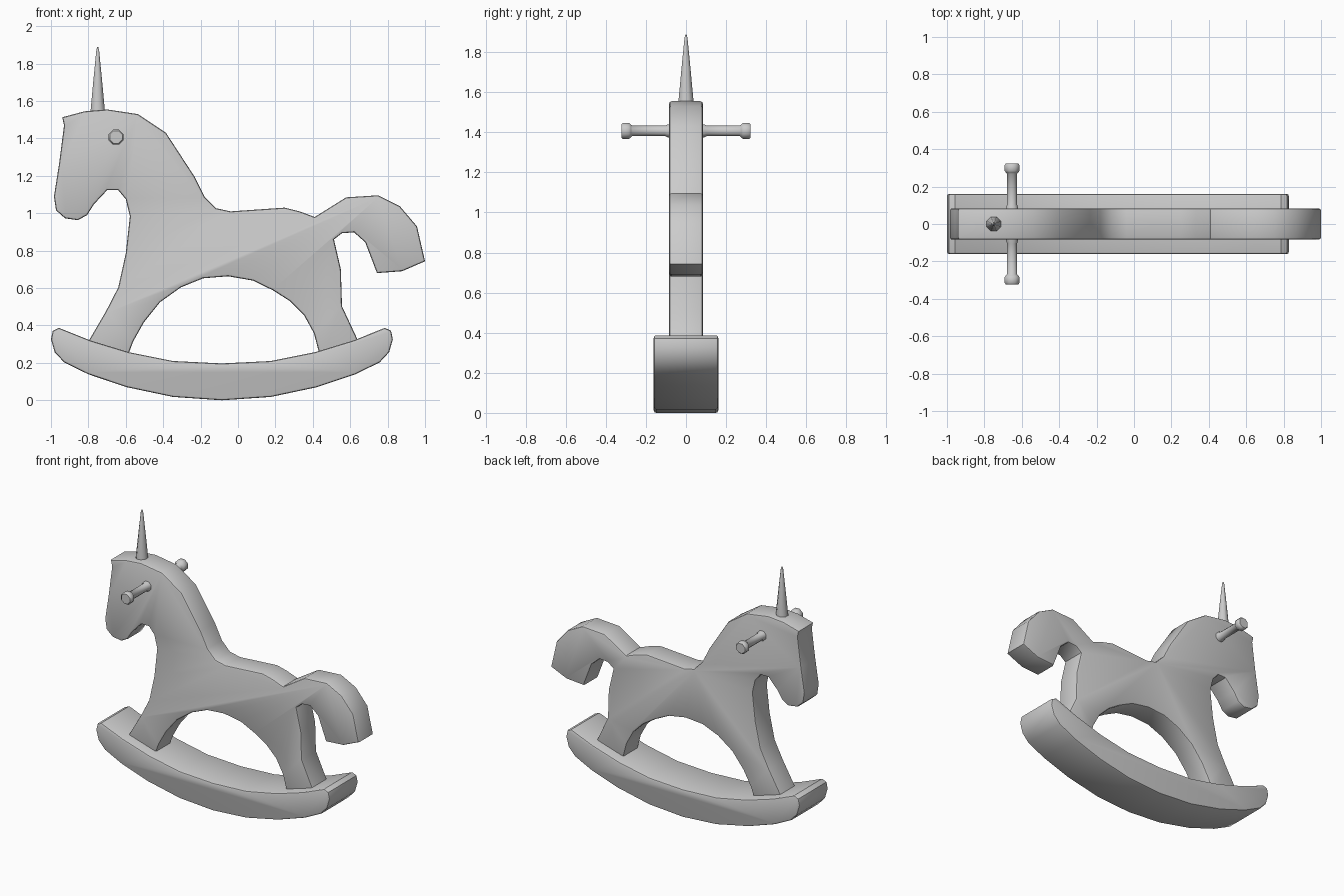
import bpy, bmesh, math
from mathutils import Vector

if "Cube" in bpy.data.objects:
    bpy.data.objects.remove(bpy.data.objects["Cube"])


def finish(name, bm, angle):
    bmesh.ops.recalc_face_normals(bm, faces=bm.faces[:])
    me = bpy.data.meshes.new(name)
    bm.to_mesh(me)
    bm.free()
    ob = bpy.data.objects.new(name, me)
    bpy.context.collection.objects.link(ob)
    bpy.ops.object.select_all(action='DESELECT')
    ob.select_set(True)
    bpy.context.view_layer.objects.active = ob
    bpy.ops.object.shade_smooth_by_angle(angle=math.radians(angle))
    return ob


def plank(name, outline, half, bevel=0.012):
    """Extrude an x-z outline along y and round its two rims."""
    bm = bmesh.new()
    front = bm.faces.new([bm.verts.new((x, -half, z)) for x, z in outline])
    ext = bmesh.ops.extrude_face_region(bm, geom=[front], use_keep_orig=True)
    moved = [g for g in ext['geom'] if isinstance(g, bmesh.types.BMVert)]
    bmesh.ops.translate(bm, verts=moved, vec=(0, 2 * half, 0))
    rims = [e for e in bm.edges if abs(e.verts[0].co.y - e.verts[1].co.y) < 1e-6]
    bmesh.ops.bevel(bm, geom=rims, offset=bevel, segments=2, profile=0.5, affect='EDGES')
    return finish(name, bm, 40)


def lathe(name, profile, origin, axis, sides=8, angle=50):
    """Turn (radius, distance) pairs around an axis."""
    bm = bmesh.new()
    rot = Vector((0, 0, 1)).rotation_difference(Vector(axis))
    rings = []
    for r, h in profile:
        ring = []
        for i in range(sides):
            a = 2 * math.pi * (i + 0.5) / sides
            p = rot @ Vector((r * math.cos(a), r * math.sin(a), h))
            ring.append(bm.verts.new(p + Vector(origin)))
        rings.append(ring)
    for a, b in zip(rings, rings[1:]):
        for i in range(sides):
            j = (i + 1) % sides
            bm.faces.new((a[i], a[j], b[j], b[i]))
    bm.faces.new(rings[0])
    bm.faces.new(rings[-1])
    return finish(name, bm, angle)


# Horse body: head, back, tail, rear leg, belly arch, front leg, muzzle
top = [(-0.94, 1.513), (-0.82, 1.545), (-0.70, 1.555), (-0.535, 1.53), (-0.385, 1.43),
       (-0.235, 1.20), (-0.18, 1.09), (-0.118, 1.027), (-0.04, 1.01), (0.25, 1.03),
       (0.33, 1.01), (0.41, 0.98)]
tail = [(0.578, 1.085), (0.75, 1.096), (0.866, 1.037), (0.957, 0.93), (1.0, 0.743),
        (0.877, 0.69), (0.743, 0.68), (0.68, 0.845), (0.62, 0.898), (0.556, 0.893),
        (0.513, 0.86)]
legs = [(0.55, 0.70), (0.556, 0.503), (0.66, 0.28), (0.445, 0.21), (0.406, 0.358),
        (0.353, 0.455), (0.278, 0.53), (0.187, 0.588), (0.08, 0.64), (-0.053, 0.663),
        (-0.187, 0.652), (-0.305, 0.604), (-0.417, 0.524), (-0.503, 0.417),
        (-0.56, 0.315), (-0.60, 0.21), (-0.82, 0.28), (-0.706, 0.476), (-0.64, 0.604)]
neck = [(-0.60, 0.786), (-0.578, 0.984), (-0.60, 1.075), (-0.64, 1.123), (-0.70, 1.123),
        (-0.77, 1.048), (-0.807, 0.99), (-0.856, 0.963), (-0.925, 0.973),
        (-0.973, 1.016), (-0.984, 1.09), (-0.957, 1.262), (-0.93, 1.47)]
plank("horse_body", top + tail + legs + neck, 0.084)

# Rocker: left half of the outline mirrored about its middle
mid = -0.086
half = [(mid, 0.0), (-0.348, 0.018), (-0.594, 0.07), (-0.80, 0.139), (-0.93, 0.203),
        (-0.98, 0.257), (-1.0, 0.326), (-0.99, 0.372), (-0.957, 0.387), (-0.79, 0.32),
        (-0.583, 0.257), (-0.348, 0.21), (mid, 0.197)]
mirrored = [(2 * mid - x, z) for x, z in reversed(half[1:-1])]
plank("rocker", half + mirrored, 0.161)

# Horn
lathe("horn", [(0.046, -0.06), (0.041, 0.0), (0.024, 0.17), (0.008, 0.32), (0.003, 0.336)],
      (-0.75, 0, 1.552), (0, 0, 1))

# Handle pegs, one on each side of the head
peg = [(0.036, 0.06), (0.035, 0.09), (0.028, 0.105), (0.028, 0.268), (0.035, 0.275),
       (0.043, 0.284), (0.043, 0.315), (0.036, 0.323)]
for side, s in (("front", -1), ("back", 1)):
    lathe("handle_" + side, peg, (-0.652, 0, 1.407), (0, s, 0))
